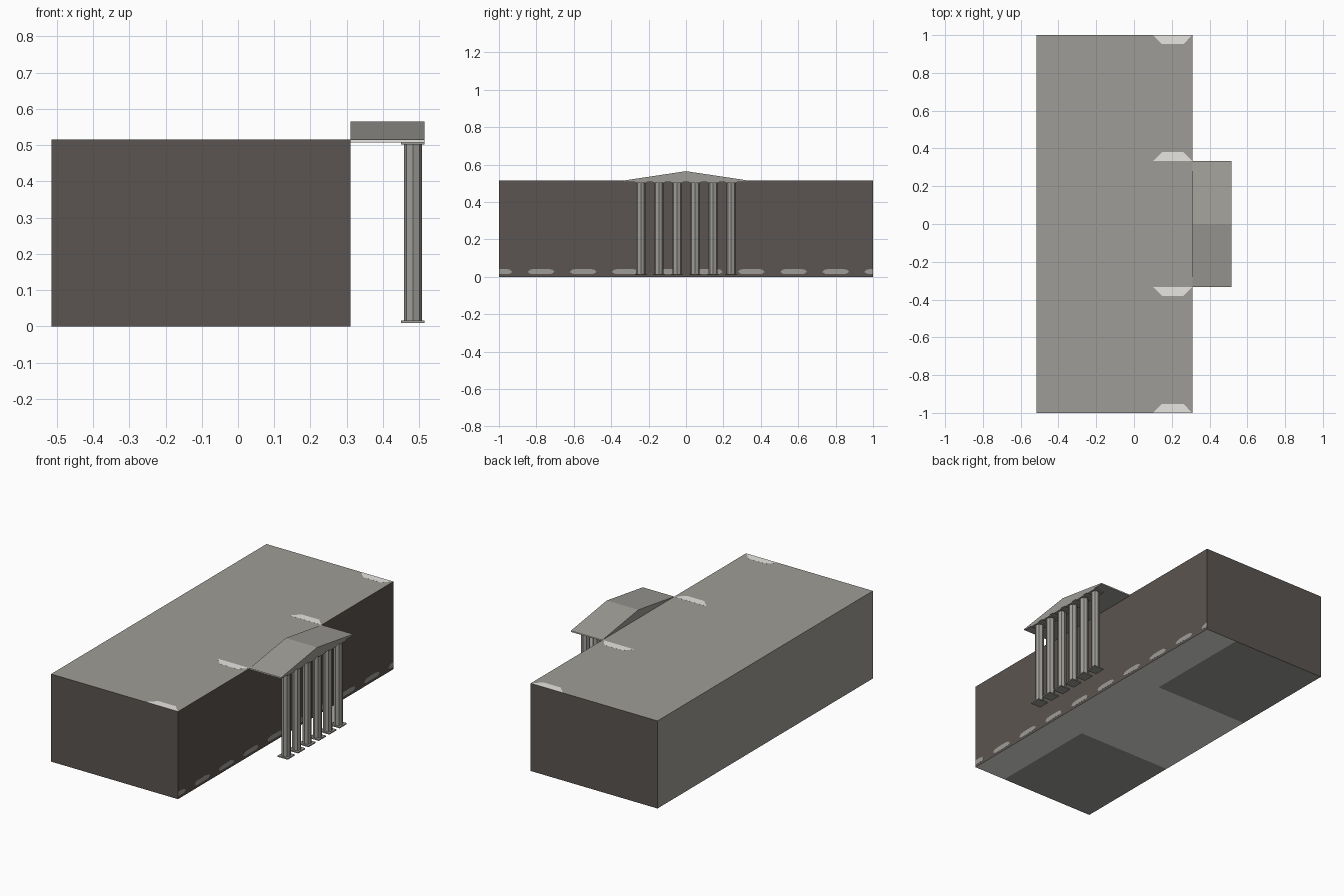
import bpy, bmesh, math
from mathutils import Vector

if "Cube" in bpy.data.objects:
    bpy.data.objects.remove(bpy.data.objects["Cube"])


def material(name, r, g, b):
    m = bpy.data.materials.new(name)
    m.diffuse_color = (r, g, b, 1)
    m.use_nodes = True
    m.node_tree.nodes["Principled BSDF"].inputs["Base Color"].default_value = m.diffuse_color
    return m


WALL = material("dark brown wall", 0.105, 0.09, 0.082)
STONE = material("grey stone", 0.345, 0.335, 0.31)
WHITE = material("pale trim", 0.82, 0.81, 0.78)


def finish(name, bm, mats):
    bmesh.ops.recalc_face_normals(bm, faces=bm.faces)
    me = bpy.data.meshes.new(name)
    bm.to_mesh(me)
    bm.free()
    for m in mats:
        me.materials.append(m)
    ob = bpy.data.objects.new(name, me)
    bpy.context.collection.objects.link(ob)
    return ob


def add_box(bm, lo, hi):
    lo, hi = Vector(lo), Vector(hi)
    vs = bmesh.ops.create_cube(bm, size=1)["verts"]
    for v in vs:
        v.co = (lo + hi) / 2 + Vector(a * b for a, b in zip(v.co, hi - lo))


def add_prism(bm, points, offset):
    """Extrude a flat outline along an offset."""
    f = bm.faces.new([bm.verts.new(p) for p in points])
    r = bmesh.ops.extrude_face_region(bm, geom=[f])
    moved = [e for e in r["geom"] if isinstance(e, bmesh.types.BMVert)]
    bmesh.ops.translate(bm, verts=moved, vec=offset)


X0, X1, TOP = -0.515, 0.31, 0.515

# Main hall: brown walls, grey roof and rear, pale floor with two grey bays
bm = bmesh.new()
add_box(bm, (X0, -1, 0), (X1, 1, TOP))
for co, no in (((0.1, 0, 0), (1, 0, 0)), ((0, 0.333, 0), (0, 1, 0)), ((0, -0.333, 0), (0, 1, 0))):
    bmesh.ops.bisect_plane(bm, geom=bm.verts[:] + bm.edges[:] + bm.faces[:],
                           plane_co=co, plane_no=no)
bm.normal_update()
for f in bm.faces:
    c, n = f.calc_center_median(), f.normal
    if n.z > 0.5 or n.x < -0.5:
        f.material_index = 1
    elif n.z < -0.5:
        f.material_index = 1 if c.x < 0.1 and abs(c.y) > 0.333 else 2
finish("main_hall", bm, [WALL, STONE, WHITE])

# Pale trim plates let into the roof beside the portico and at both ends
bm = bmesh.new()
for s in (-1, 1):
    for wide, narrow in ((0.333, 0.38), (1.0, 0.952)):
        add_prism(bm, [(0.1, s * wide, TOP), (0.308, s * wide, TOP),
                       (0.262, s * narrow, TOP), (0.148, s * narrow, TOP)], (0, 0, 0.0003))
finish("roof_trim", bm, [WHITE])

# Low rounded stone footings showing along the portico wall
bm = bmesh.new()
half = [(-0.072, 0.026), (-0.055, 0.016), (0.055, 0.016), (0.072, 0.026),
        (0.06, 0.038), (0.035, 0.043), (-0.035, 0.043), (-0.06, 0.038)]
for i in range(10):
    y = -1 + i * 0.225
    pts = [(X1, max(-1, min(1, y + a)), z) for a, z in half]
    add_prism(bm, pts, (0.0003, 0, 0))
bmesh.ops.remove_doubles(bm, verts=bm.verts[:], dist=0.00001)
finish("wall_footings", bm, [STONE])

# Portico roof: gabled prism over a thin pale slab
bm = bmesh.new()
add_prism(bm, [(X1, -0.333, 0.515), (X1, 0.333, 0.515), (X1, 0, 0.565)], (0.205, 0, 0))
finish("portico_roof", bm, [STONE])
bm = bmesh.new()
add_box(bm, (X1, -0.334, 0.508), (0.515, 0.334, 0.515))
bm.normal_update()
for f in bm.faces:
    f.material_index = 0 if abs(f.normal.y) > 0.5 else 1
finish("portico_slab", bm, [WHITE, STONE])

# Six eight-sided columns with square bases and caps
CX, R = 0.4825, 0.025
for i in range(6):
    y = (i - 2.5) * 0.0965
    bm = bmesh.new()
    ring = [(CX + R * math.cos(math.radians(45 * k)),
             y + R * math.sin(math.radians(45 * k)), 0.016) for k in range(8)]
    add_prism(bm, ring, (0, 0, 0.486))
    for z0, z1 in ((0.009, 0.016), (0.502, 0.508)):
        add_box(bm, (CX - 0.0325, y - 0.0325, z0), (CX + 0.0325, y + 0.0325, z1))
    finish(f"column_{i + 1}", bm, [STONE])
